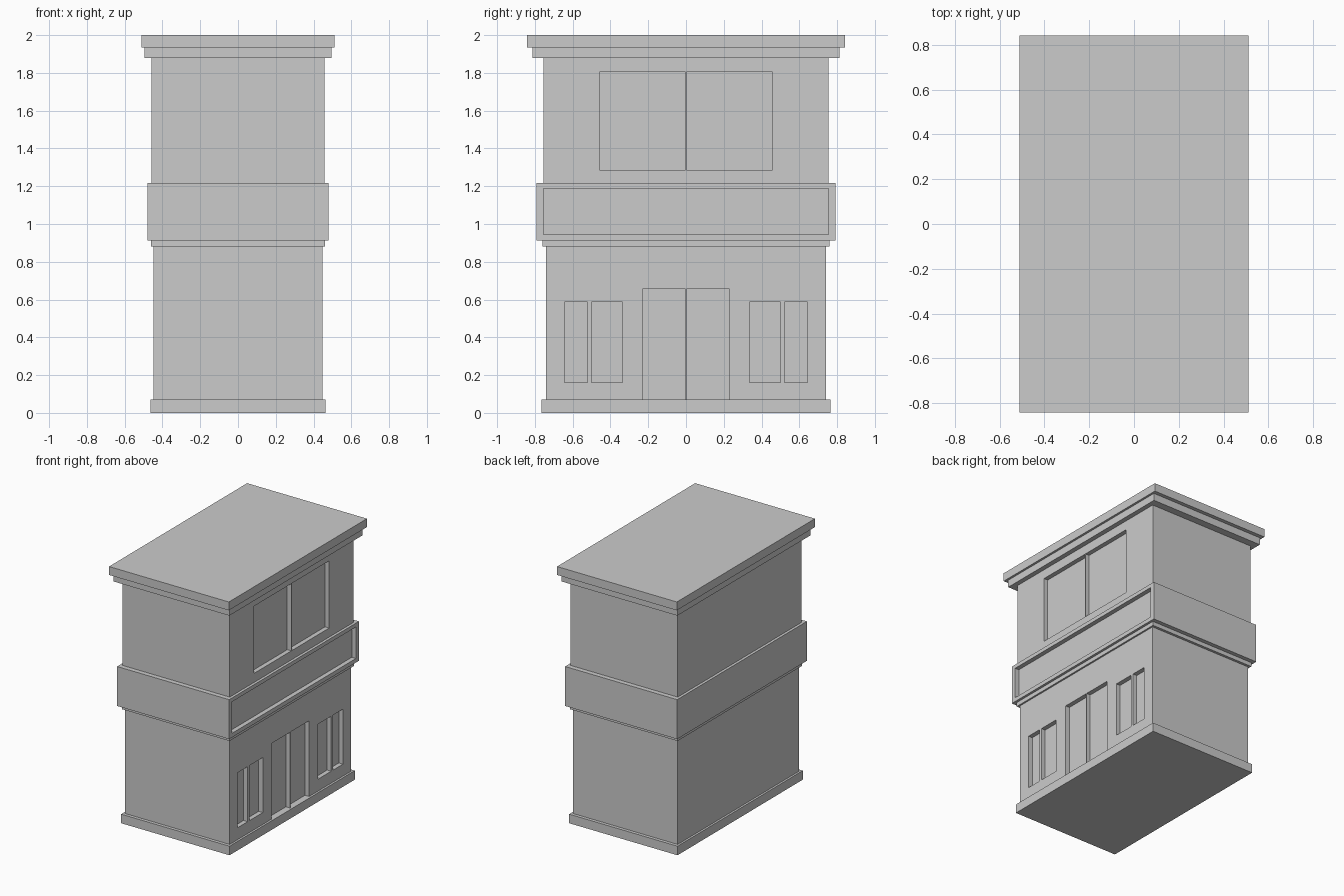
import bpy, bmesh
from mathutils import Matrix, Vector

if "Cube" in bpy.data.objects:
    bpy.data.objects.remove(bpy.data.objects["Cube"])


def add_box(bm, lo, hi):
    """Axis-aligned box between two corners."""
    lo, hi = Vector(lo), Vector(hi)
    m = Matrix.Translation((lo + hi) / 2) @ Matrix.Diagonal((*(hi - lo), 1))
    bmesh.ops.create_cube(bm, size=1, matrix=m)


def make_object(name, boxes):
    bm = bmesh.new()
    for lo, hi in boxes:
        add_box(bm, lo, hi)
    mesh = bpy.data.meshes.new(name)
    bm.to_mesh(mesh)
    bm.free()
    obj = bpy.data.objects.new(name, mesh)
    bpy.context.collection.objects.link(obj)
    return obj


def tier(name, hx, hy, z0, z1):
    """One storey or moulding, centred on the vertical axis."""
    return make_object(name, [((-hx, -hy, z0), (hx, hy, z1))])


def recess(obj, hx, openings, depth=0.035):
    """Cut shallow openings (y0, y1, z0, z1) into the +x facade."""
    cutter = make_object(obj.name + "_cutter", [
        ((hx - depth, y0, z0), (hx + 0.1, y1, z1)) for y0, y1, z0, z1 in openings])
    cutter.hide_render = True
    mod = obj.modifiers.new("recess", 'BOOLEAN')
    mod.operation = 'DIFFERENCE'
    mod.solver = 'EXACT'
    mod.object = cutter
    bpy.context.view_layer.objects.active = obj
    bpy.ops.object.modifier_apply(modifier=mod.name)
    bpy.data.objects.remove(cutter)


def mirrored(openings):
    """Repeat openings on the other side of y = 0."""
    return openings + [(-y1, -y0, z0, z1) for y0, y1, z0, z1 in openings]


# Stacked storeys and mouldings, bottom to top
tier("plinth", 0.463, 0.765, 0.0, 0.07)
ground_floor = tier("ground_floor", 0.447, 0.74, 0.07, 0.88)
tier("sign_band_ledge", 0.46, 0.76, 0.88, 0.912)
sign_band = tier("sign_band", 0.479, 0.792, 0.912, 1.217)
upper_floor = tier("upper_floor", 0.458, 0.755, 1.217, 1.878)
tier("lower_cornice", 0.495, 0.813, 1.878, 1.935)
tier("roof_cornice", 0.512, 0.843, 1.935, 2.0)

# Double door and paired shop windows
recess(ground_floor, 0.447, mirrored([
    (0.003, 0.23, 0.03, 0.655),
    (0.336, 0.5, 0.162, 0.587),
    (0.521, 0.643, 0.162, 0.587)]))

# Sunken panel on the band
recess(sign_band, 0.479, [(-0.755, 0.755, 0.944, 1.187)])

# Upper double window
recess(upper_floor, 0.458, mirrored([(0.003, 0.458, 1.287, 1.806)]))
